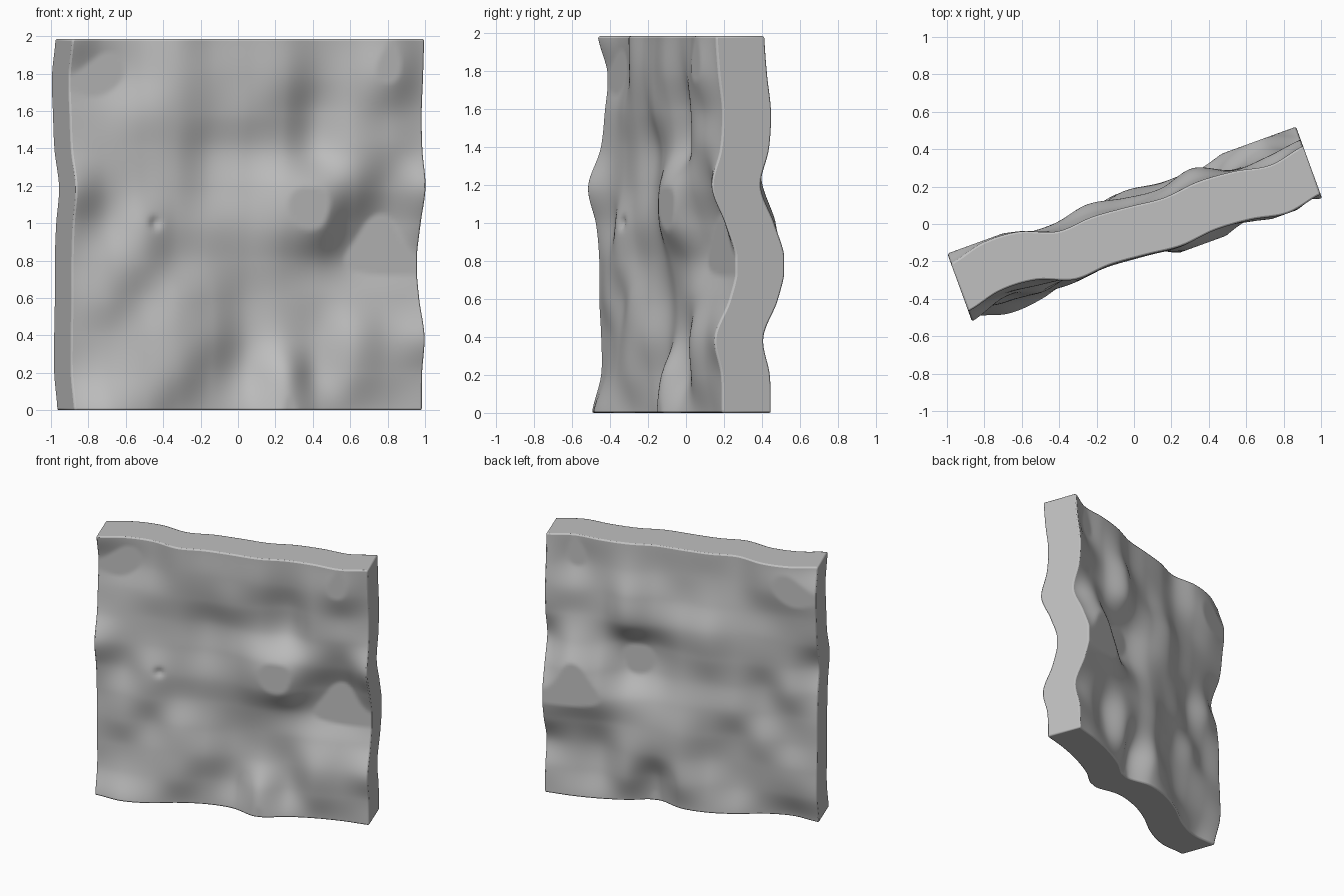
import bpy, bmesh, math
from mathutils import Matrix, Vector

if "Cube" in bpy.data.objects:
    bpy.data.objects.remove(bpy.data.objects["Cube"])

HALF, HEIGHT, THICK, CELLS = 0.992, 1.985, 0.275, 110

# Coarse relief of the slab in thousandths: rows from top to bottom, columns left to right
RELIEF = [
    [0, 45, 35, -35, -25, -40, -60, -42, -55, -90, -55],
    [55, 70, 35, -30, -30, -45, -60, -25, -65, -97, -40],
    [40, 35, 5, -15, -5, -35, -25, 25, -50, -45, -18],
    [15, 20, 15, 10, 45, 10, -10, 25, -45, -45, -30],
    [-55, 5, 5, 5, 30, -10, -80, -88, -45, 0, -78],
    [-10, 20, -35, -5, 0, -15, -80, -92, 20, 72, 0],
    [10, -15, -30, 10, 15, 20, -10, 5, 60, 75, 60],
    [10, -20, 0, -30, 0, 45, 20, 10, 0, 10, 20],
    [20, 5, -20, -45, -20, 40, 10, 20, -55, -40, -62],
    [20, -15, -40, -45, 10, 40, -70, 10, -45, -30, -25],
    [-30, -85, -70, -10, 20, 0, -95, -40, -10, -5, -20],
][::-1]


def spline(values, t):
    """Smooth curve through evenly spaced values, t in 0..1."""
    last = len(values) - 1
    s = min(max(t, 0), 1) * last
    i = min(int(s), last - 1)
    f = s - i
    a, b, c, d = (values[min(max(i + k, 0), last)] for k in (-1, 0, 1, 2))
    return b + 0.5 * f * (c - a + f * (2*a - 5*b + 4*c - d + f * (3*(b - c) + d - a)))


def relief(u, z):
    """Wave depth, cut off flat at the highest and lowest levels."""
    rows = [spline(r, (u / HALF + 1) / 2) for r in RELIEF]
    return min(max(spline(rows, z / HEIGHT) / 1000, -0.09), 0.055)


stone = bpy.data.materials.new("grey stone")
stone.diffuse_color = (0.53, 0.53, 0.53, 1)
stone.use_nodes = True
stone.node_tree.nodes["Principled BSDF"].inputs["Base Color"].default_value = stone.diffuse_color

# Upright sheet, extruded to a slab
bm = bmesh.new()
bmesh.ops.create_grid(bm, x_segments=CELLS, y_segments=CELLS, size=HALF)
for v in bm.verts:
    v.co = Vector((v.co.x, -THICK / 2, (v.co.y / HALF + 1) / 2 * HEIGHT))
new = bmesh.ops.extrude_face_region(bm, geom=bm.faces[:])["geom"]
bmesh.ops.translate(bm, vec=(0, THICK, 0),
                    verts=[g for g in new if isinstance(g, bmesh.types.BMVert)])

# Waves on both faces, and a small pit on the front face
for v in bm.verts:
    u, z, front = v.co.x, v.co.z, v.co.y < 0
    v.co.y += relief(u, z)
    if front:
        v.co.y += 0.02 * math.exp(-((u + 0.53) ** 2 + (z - 1.0) ** 2) / 0.0009)

# Turn the slab about the vertical axis
bm.transform(Matrix.Rotation(math.radians(20), 4, 'Z'))
bmesh.ops.recalc_face_normals(bm, faces=bm.faces[:])
mesh = bpy.data.meshes.new("wavy_slab")
bm.to_mesh(mesh)
bm.free()
mesh.materials.append(stone)
slab = bpy.data.objects.new("wavy_slab", mesh)
bpy.context.collection.objects.link(slab)

# Softened rim
bevel = slab.modifiers.new("rim", 'BEVEL')
bevel.width = 0.01
bevel.segments = 2
bevel.limit_method = 'ANGLE'
bevel.angle_limit = math.radians(50)

bpy.context.view_layer.objects.active = slab
slab.select_set(True)
bpy.ops.object.shade_smooth_by_angle(angle=math.radians(40))
